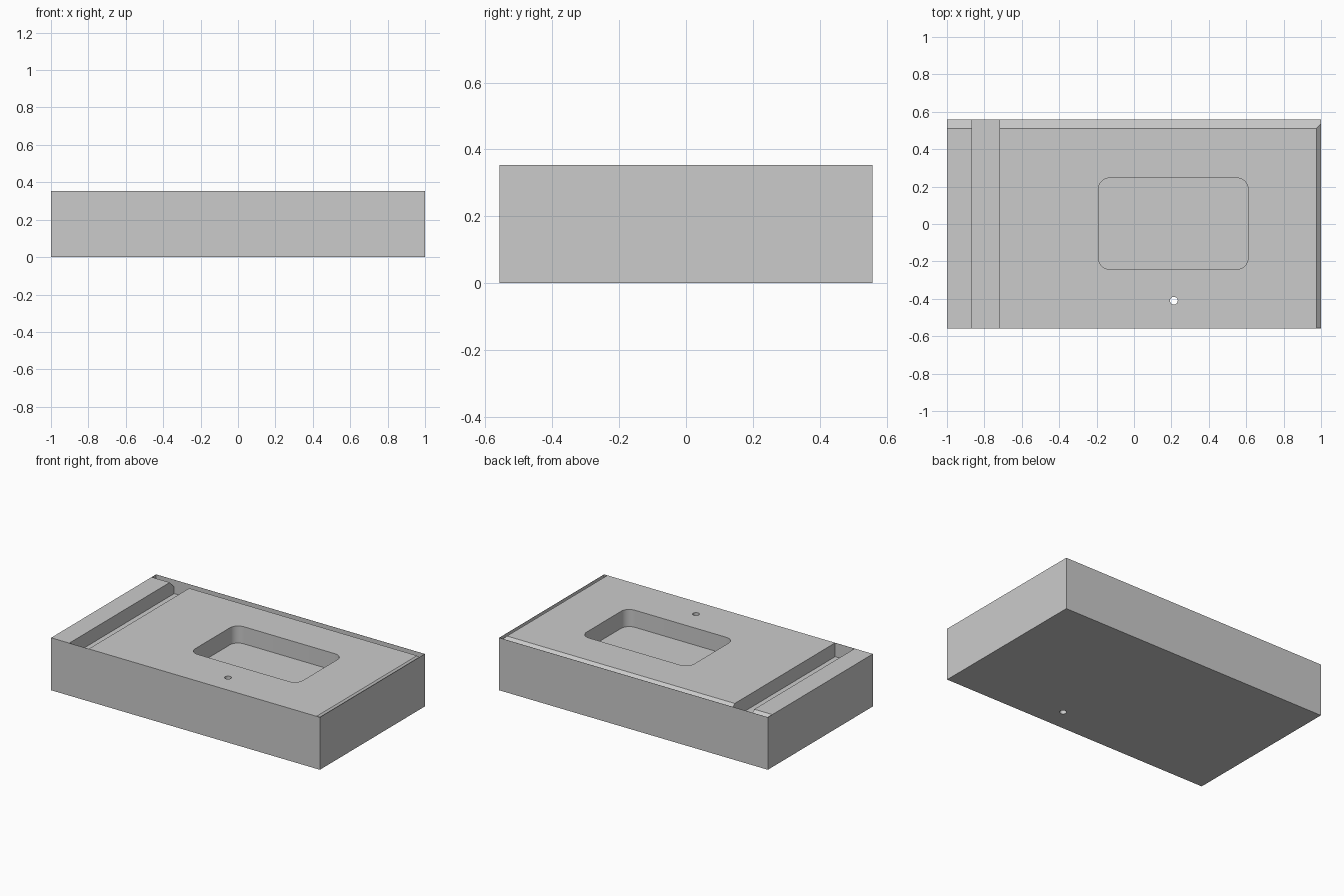
import bpy, bmesh, math
from mathutils import Vector

cube = bpy.data.objects.get("Cube")
if cube:
    bpy.data.objects.remove(cube)

X, Y, H = 1.0, 0.558, 0.353      # half length, half width, height
SKIN = 0.001                     # paper-thin outer wall left by the cuts
XI, YI, OVER = X - SKIN, Y - SKIN, H + 0.1

grey = bpy.data.materials.new("light grey")
grey.use_nodes = True
grey.diffuse_color = (0.6, 0.6, 0.6, 1)
grey.node_tree.nodes["Principled BSDF"].inputs["Base Color"].default_value = (0.6, 0.6, 0.6, 1)


def prism(name, outline, sweep):
    """Closed prism: a planar outline swept along a vector."""
    bm = bmesh.new()
    face = bm.faces.new([bm.verts.new(p) for p in outline])
    out = bmesh.ops.extrude_face_region(bm, geom=[face])
    verts = [v for v in out["geom"] if isinstance(v, bmesh.types.BMVert)]
    bmesh.ops.translate(bm, verts=verts, vec=Vector(sweep))
    bmesh.ops.recalc_face_normals(bm, faces=bm.faces)
    mesh = bpy.data.meshes.new(name)
    bm.to_mesh(mesh)
    bm.free()
    mesh.materials.append(grey)
    obj = bpy.data.objects.new(name, mesh)
    bpy.context.collection.objects.link(obj)
    return obj


def rectangle(x0, x1, y0, y1, z):
    return [(x0, y0, z), (x1, y0, z), (x1, y1, z), (x0, y1, z)]


def rounded(x0, x1, y0, y1, r, z, steps):
    """Rectangle outline with arc corners."""
    centres = [(x1 - r, y1 - r), (x0 + r, y1 - r), (x0 + r, y0 + r), (x1 - r, y0 + r)]
    points = []
    for q, (cx, cy) in enumerate(centres):
        for s in range(steps + 1):
            a = math.pi / 2 * (q + s / steps)
            points.append((cx + r * math.cos(a), cy + r * math.sin(a), z))
    return points


def circle(cx, cy, r, z, n):
    return [(cx + r * math.cos(math.tau * i / n), cy + r * math.sin(math.tau * i / n), z)
            for i in range(n)]


# Main slab
block = prism("block", rectangle(-X, X, -Y, Y, 0), (0, 0, H))

# Cross groove, sink pocket, drilled hole, back and left edge bevels
back, side = 0.51, 0.975
cutters = [
    prism("groove_cutter", rectangle(-0.865, -0.72, -YI, YI, H - 0.093), (0, 0, 0.3)),
    prism("pocket_cutter", rounded(-0.19, 0.61, -0.242, 0.246, 0.06, H - 0.115, 8), (0, 0, 0.3)),
    prism("hole_cutter", circle(0.213, -0.41, 0.021, -0.1, 24), (0, 0, 0.6)),
    prism("back_bevel_cutter",
          [(-XI, back, H), (-XI, YI, H - (YI - back)), (-XI, YI, OVER), (-XI, back, OVER)],
          (2 * XI, 0, 0)),
    prism("left_bevel_cutter",
          [(side, -YI, H), (XI, -YI, H - (XI - side)), (XI, -YI, OVER), (side, -YI, OVER)],
          (0, 2 * YI, 0)),
]

bpy.context.view_layer.objects.active = block
for cutter in cutters:
    mod = block.modifiers.new(cutter.name, "BOOLEAN")
    mod.operation = "DIFFERENCE"
    mod.solver = "EXACT"
    mod.object = cutter
    bpy.ops.object.modifier_apply(modifier=mod.name)
    bpy.data.objects.remove(cutter)

# Smooth the round corners only
bpy.ops.object.select_all(action="DESELECT")
block.select_set(True)
bpy.ops.object.shade_smooth_by_angle(angle=math.radians(30))
